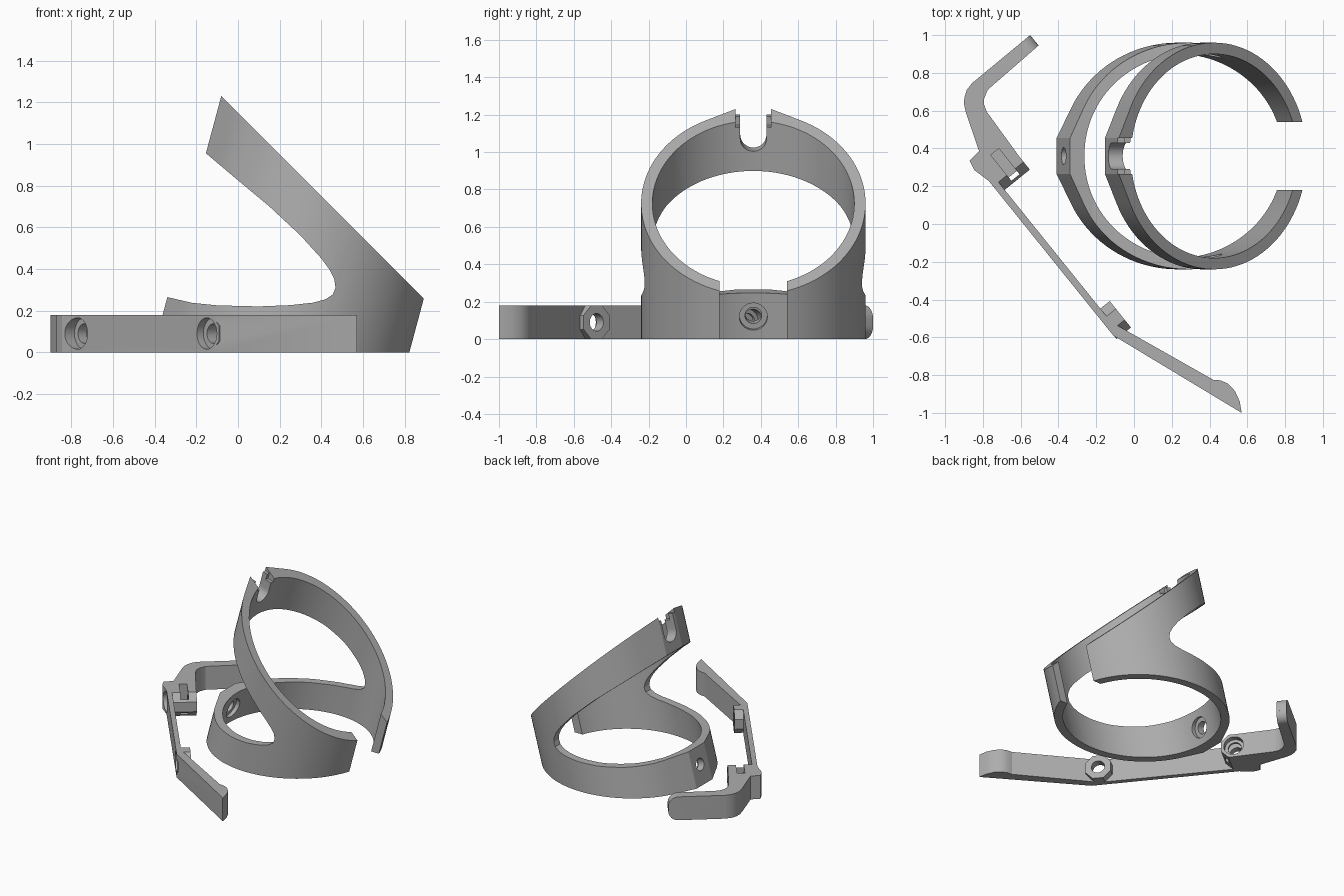
import bpy, bmesh
from math import sin, cos, pi, radians
from mathutils import Vector

if "Cube" in bpy.data.objects:
    bpy.data.objects.remove(bpy.data.objects["Cube"])

grey = bpy.data.materials.new("plain grey")
grey.use_nodes = True
GREY = (0.42, 0.42, 0.42, 1)
grey.diffuse_color = GREY
grey.node_tree.nodes["Principled BSDF"].inputs["Base Color"].default_value = GREY

X, Y, Z = Vector((1, 0, 0)), Vector((0, 1, 0)), Vector((0, 0, 1))


def prism(name, pts, frame, low, high):
    """Extrude a 2D outline along the third axis of a frame (origin, a, b, c)."""
    o, a, b, c = frame
    bm = bmesh.new()
    rims = [[bm.verts.new(o + a * p + b * q + c * h) for p, q in pts] for h in (low, high)]
    bm.faces.new(rims[0])
    bm.faces.new(rims[1])
    for i in range(len(pts)):
        j = (i + 1) % len(pts)
        bm.faces.new((rims[0][i], rims[0][j], rims[1][j], rims[1][i]))
    bmesh.ops.recalc_face_normals(bm, faces=bm.faces)
    me = bpy.data.meshes.new(name)
    bm.to_mesh(me)
    bm.free()
    ob = bpy.data.objects.new(name, me)
    me.materials.append(grey)
    bpy.context.collection.objects.link(ob)
    return ob


def circle(r, cx=0, cy=0, n=32, start=0.0, sweep=2 * pi):
    return [(cx + r * cos(start + sweep * i / n), cy + r * sin(start + sweep * i / n))
            for i in range(n)]


def rect(x0, x1, y0, y1):
    return [(x0, y0), (x1, y0), (x1, y1), (x0, y1)]


def combine(ob, tool, operation="DIFFERENCE"):
    """Apply a boolean and discard the helper."""
    bpy.context.view_layer.objects.active = ob
    mod = ob.modifiers.new("shape", "BOOLEAN")
    mod.operation, mod.solver, mod.object = operation, "EXACT", tool
    bpy.ops.object.modifier_apply(modifier=mod.name)
    bpy.data.objects.remove(tool)


def finish(ob):
    bpy.ops.object.select_all(action="DESELECT")
    ob.select_set(True)
    bpy.context.view_layer.objects.active = ob
    bpy.ops.object.shade_smooth_by_angle(angle=radians(25))


# --- Ring frame: a leaning tube with a flat boss along its left side ---
tilt = radians(15)
axis = Vector((sin(tilt), 0, cos(tilt)))
side = Vector((cos(tilt), 0, -sin(tilt)))
centre = Vector((0.23, 0.36, 0))
tube = (centre, side, Y, axis)
across = (centre, Y, axis, side)

reach = radians(155)
outer = circle(0.6, n=90, start=-reach, sweep=2 * reach)
outer += [(0.6 * cos(reach), 0.6 * sin(reach)), (-0.618, 0.095), (-0.618, -0.095)]
ring_frame = prism("ring_frame", outer, tube, -0.4, 1.7)
combine(ring_frame, prism("bore", circle(0.54, n=104), tube, -0.6, 1.9))

# Side silhouette: level lower ring, open throat, sloping upper ring
silhouette = [(-0.6, 0), (1.15, 0), (1.15, -0.005), (1.16, -0.01), (-0.6, 1.75), (-0.6, 1.335),
              (-0.16, 0.96), (0, 0.825), (0.15, 0.7), (0.3, 0.56), (0.4, 0.45), (0.44, 0.395),
              (0.462, 0.35), (0.468, 0.31), (0.455, 0.277), (0.42, 0.254), (0.36, 0.238),
              (0.25, 0.226), (0.1, 0.22), (-0.1, 0.225), (-0.22, 0.237), (-0.34, 0.265),
              (-0.6, 0.34)]
silhouette = [p for p in silhouette if p[1] >= 0]
combine(ring_frame, prism("outline", silhouette, (Vector(), X, Z, Y), -0.6, 1.3), "INTERSECT")

# Open mouth on the joined side
combine(ring_frame, prism("mouth", rect(0.6, 1.3, 0.18, 0.54), (Vector(), X, Y, Z), -0.2, 0.8))

# Lower bolt hole with a wide inner seat
combine(ring_frame, prism("hole", circle(0.045, 0, -0.02), across, -0.8, -0.4))
combine(ring_frame, prism("seat", circle(0.075, 0, -0.02), across, -0.565, -0.4))

# Upper round-ended slot, nut pocket and lowered lip
slot = [(0.07, 1.4), (-0.07, 1.4)] + circle(0.07, 0, 0.965, 16, pi, pi) + [(0.07, 0.965)]
combine(ring_frame, prism("slot", slot, across, -0.8, -0.4))
combine(ring_frame, prism("pocket", rect(-0.095, 0.095, 1.03, 1.4), across, -0.58, -0.4))
combine(ring_frame, prism("lip", rect(-0.095, 0.095, 1.077, 1.4), across, -0.8, -0.4))
finish(ring_frame)

# --- Clip arm: flat hooked bar with two bolt bosses ---
along = Vector((0.627, -0.779, 0)).normalized()
inward = Vector((0.779, 0.627, 0)).normalized()
flat = (Vector(), X, Y, Z)
bolt = (Vector((0, 0, 0.09)), along, Z, inward)
TALL = 0.18
FACE = -0.456           # outer face of the bar, measured along inward
BLOCK, BOSS = -0.66, 0.327   # bolt positions along the bar

bar = [(-0.769, 0.228), (-0.11, -0.59), (0.57, -1.0), (0.56, -0.94), (0.535, -0.885),
       (0.5, -0.847), (0.46, -0.828), (0.42, -0.825), (-0.03, -0.57), (-0.12, -0.52),
       (-0.741, 0.251)]
clip_arm = prism("clip_arm", bar, flat, 0, TALL)

hook = [(-0.87, 0.335), (-0.845, 0.285), (-0.769, 0.228), (-0.608, 0.358), (-0.78, 0.595),
        (-0.793, 0.63), (-0.793, 0.665), (-0.775, 0.71), (-0.505, 0.945), (-0.55, 1.0),
        (-0.857, 0.746), (-0.885, 0.71), (-0.898, 0.67), (-0.9, 0.635), (-0.89, 0.59),
        (-0.82, 0.385)]
hook_part = prism("hook", hook, flat, 0, TALL)

# Round the two corners of the hook tip
r = 0.07
tip = Vector((-0.528, 0.973, 0))
for z, sgn in ((0, 1), (TALL, -1)):
    arc = [(-r + r * sin(t * pi / 16), sgn * (r - r * cos(t * pi / 16))) for t in range(9)]
    corner = arc + [(0.03, sgn * r), (0.03, -sgn * 0.03), (-r, -sgn * 0.03)]
    combine(hook_part, prism("corner", corner, (tip + Z * z, inward, Z, along), -0.15, 0.15))
combine(clip_arm, hook_part, "UNION")

# Octagonal bosses
for v, depth in ((BLOCK, -0.249), (BOSS, -0.356)):
    octagon = circle(0.09 / cos(pi / 8), v, 0, 8, pi / 8)
    combine(clip_arm, prism("boss", octagon, bolt, FACE + 0.002, depth), "UNION")

# Bolt holes with outer seats, inner seat and nut slot on the larger boss
for v in (BLOCK, BOSS):
    combine(clip_arm, prism("hole", circle(0.047, v), bolt, -0.7, -0.1))
    combine(clip_arm, prism("seat", circle(0.075, v), bolt, -0.7, FACE + 0.04))
combine(clip_arm, prism("inner_seat", circle(0.07, BLOCK), bolt, -0.29, -0.1))
combine(clip_arm, prism("nut_slot", rect(BLOCK - 0.1, BLOCK + 0.075, -0.075, 0.2), bolt,
                        -0.362, -0.307))
finish(clip_arm)
